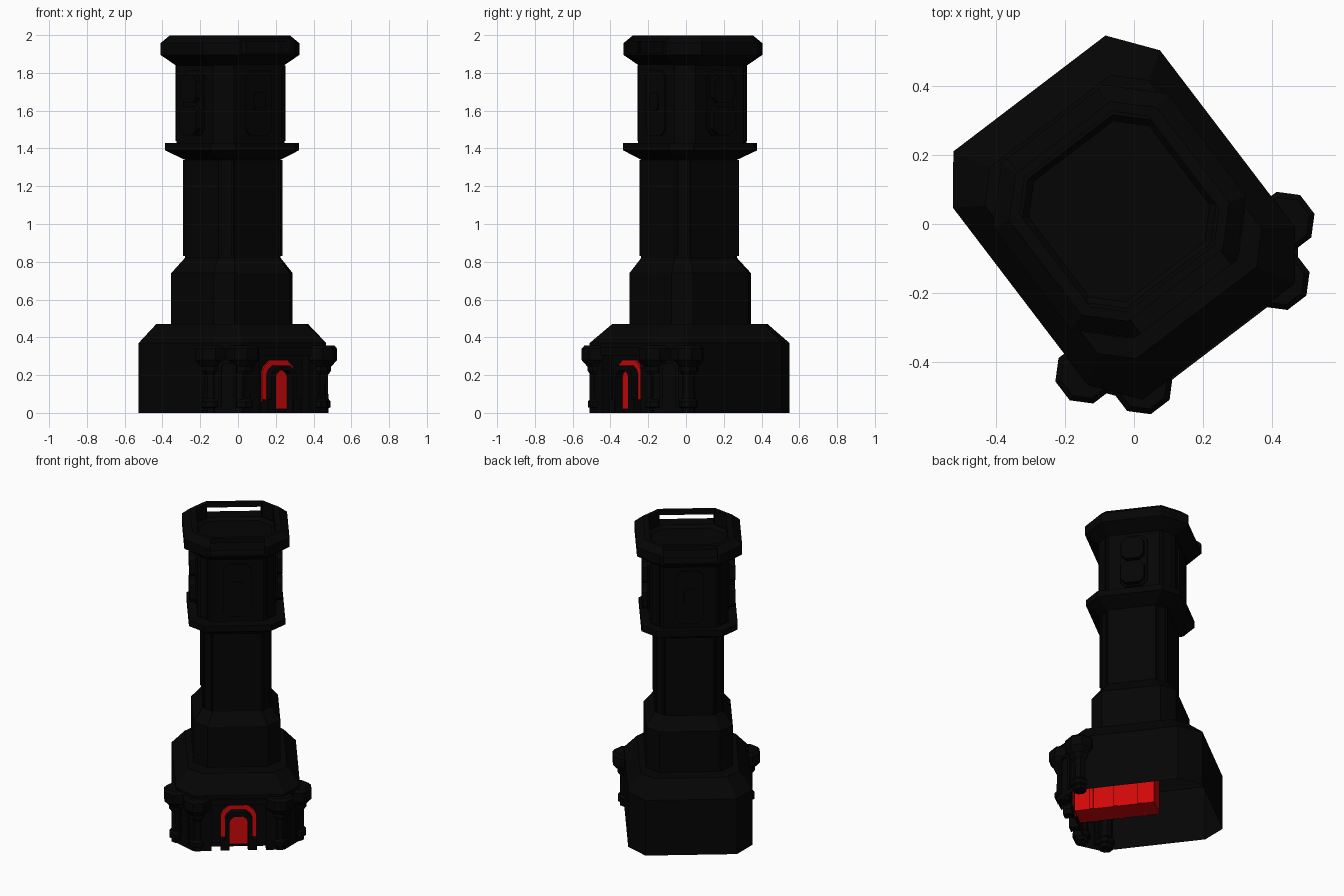
import bpy, bmesh, math
from mathutils import Matrix, Vector

cube = bpy.data.objects.get("Cube")
if cube:
    bpy.data.objects.remove(cube, do_unlink=True)


def material(name, rgb):
    m = bpy.data.materials.new(name)
    m.use_nodes = True
    m.diffuse_color = (*rgb, 1)
    m.node_tree.nodes["Principled BSDF"].inputs["Base Color"].default_value = (*rgb, 1)
    return m


DARK = material("near_black", (0.0014, 0.0014, 0.0014))
RED = material("door_red", (0.62, 0.0025, 0.0025))
TURN = Matrix.Rotation(math.radians(37.3), 4, "Z")   # the tower stands turned
CX = -0.012                                          # tower axis before turning


def spin(deg):
    return Matrix.Rotation(math.radians(deg), 4, "Z")


def loft(name, rings, mat=DARK, at=Matrix(), caps=(True, True)):
    """Skin a stack of equal-length loops into one object."""
    bm = bmesh.new()
    loops = [[bm.verts.new(TURN @ at @ Vector(p)) for p in ring] for ring in rings]
    n = len(loops[0])
    for lo, hi in zip(loops, loops[1:]):
        for i in range(n):
            j = (i + 1) % n
            bm.faces.new((lo[i], lo[j], hi[j], hi[i]))
    if caps[0]:
        bm.faces.new(loops[0][::-1])
    if caps[1]:
        bm.faces.new(loops[-1])
    bmesh.ops.recalc_face_normals(bm, faces=bm.faces)
    mesh = bpy.data.meshes.new(name)
    bm.to_mesh(mesh)
    bm.free()
    mesh.materials.append(mat)
    obj = bpy.data.objects.new(name, mesh)
    bpy.context.collection.objects.link(obj)
    return obj


def octo(a, b, cx, cy, z, y=0.0):
    """Rectangle of half sizes a, b with corners cut by cx, cy."""
    quarter = [(a, b - cy), (a - cx, b)]
    pts = quarter + [(-p, q) for p, q in quarter[::-1]]
    pts += [(-p, -q) for p, q in pts]
    return [(CX + p, y + q, z) for p, q in pts]


def tier(a, c, z, y):
    return octo(a, a, c, c, z, y)


def prism(name, outline, y0, y1, mat=DARK, at=Matrix()):
    """Extrude an x-z outline from y0 to y1."""
    return loft(name, [[(x, y, z) for x, z in outline] for y in (y0, y1)], mat, at)


def box(name, x0, x1, y0, y1, z0, z1, mat=DARK, at=Matrix()):
    return prism(name, [(x0, z0), (x1, z0), (x1, z1), (x0, z1)], y0, y1, mat, at)


def arch(w, z0, top):
    right = [(w, z0), (w, top - 0.6 * w), (w * 0.87, top - 0.3 * w), (w * 0.5, top)]
    return right + [(-x, z) for x, z in right[::-1]]


def arch_frame(name, w, inner, z0, top, y0, y1, mat=DARK, at=Matrix()):
    outline = arch(w, z0, top) + arch(inner, z0, top - (w - inner))[::-1]
    return prism(name, outline, y0, y1, mat, at)


def plate(name, w, h, z, y0, y1, at):
    """Upright plate with cut corners."""
    c = w * 0.4
    half = [(w, -h + c), (w, h - c), (w - c, h)]
    half += [(-w + c, h), (-w, h - c), (-w, -h + c), (-w + c, -h), (w - c, -h)]
    return prism(name, [(x, z + q) for x, q in half], y0, y1, DARK, at)


# Hollow base, open underneath, with a door alcove in its front wall
BASE_Y, ALCOVE, BACK, LINTEL = 0.033, 0.165, -0.36, 0.305


def base_ring(z):
    return octo(0.378, 0.453, 0.1, 0.13, z, BASE_Y)


def notched_ring(z):
    ring = base_ring(z)
    front = ring[5][1]
    notch = [(-ALCOVE, front), (-ALCOVE, BACK), (ALCOVE, BACK), (ALCOVE, front)]
    return ring[:6] + [(CX + x, y, z) for x, y in notch[::1 if ring[5][0] < CX else -1]] + ring[6:]


loft("base_wall", [notched_ring(0), notched_ring(LINTEL)], caps=(False, False))
loft("base_shoulder", [base_ring(LINTEL), base_ring(0.37),
                       octo(0.30, 0.35, 0.08, 0.08, 0.47, 0.035)], caps=(False, True))
box("door_lintel", CX - 0.2, CX + 0.2, -0.427, BACK, LINTEL, 0.345)

# Tower body: lower tier, shaft, flange, upper chamber
loft("lower_tier", [tier(0.264, 0.08, 0.46, 0.037), tier(0.264, 0.08, 0.74, 0.037),
                    tier(0.207, 0.06, 0.82, 0.03)])
loft("shaft", [tier(0.207, 0.06, 0.81, 0.03), tier(0.207, 0.06, 1.36, 0.03)])
loft("flange", [tier(0.207, 0.06, 1.34, 0.03), tier(0.293, 0.092, 1.39, 0.037),
                tier(0.293, 0.092, 1.43, 0.037), tier(0.24, 0.08, 1.43, 0.045)])
loft("upper_chamber", [tier(0.239, 0.08, 1.42, 0.05), tier(0.239, 0.08, 1.86, 0.05)])

# Crown: flared foot with a sunken floor
TOP, SILL, RIM, SLOT = 0.055, 1.905, 1.997, 0.165
loft("crown_foot", [tier(0.239, 0.08, 1.84, TOP), tier(0.32, 0.133, 1.895, TOP),
                    tier(0.32, 0.133, SILL, TOP), tier(0.235, 0.08, SILL, TOP),
                    tier(0.22, 0.075, 1.885, TOP)])


def parapet_ring(z, a, c, s):
    """C-shaped footprint of one side of the parapet."""
    b, d = 0.235, 0.066
    half = [(SLOT, a), (a - c, a), (a, a - c)]
    inner = [(b, b - d), (b - d, b), (SLOT, b)]
    pts = [(x, -y) for x, y in half] + half[::-1] + inner[::-1] + [(x, -y) for x, y in inner]
    return [(CX + s * x, TOP + y, z) for x, y in pts]


for s, side in ((-1, "right"), (1, "left")):
    loft("parapet_" + side, [parapet_ring(SILL, 0.32, 0.133, s), parapet_ring(1.957, 0.32, 0.133, s),
                             parapet_ring(RIM, 0.27, 0.097, s)])

for k, side in enumerate(("front", "left", "back", "right")):
    # Corner trims on the shaft, framing a narrow recess
    shaft_corner = Matrix.Translation((CX, 0.03, 0)) @ spin(90 * k + 45)
    for x in (-0.033, 0.033):
        box("shaft_trim_" + side, x - 0.007, x + 0.007, -0.26, -0.24, 0.83, 1.34, at=shaft_corner)
    chamber_corner = Matrix.Translation((CX, 0.05, 0)) @ spin(90 * k + 45)
    box("chamber_corner_strip_" + side, -0.03, 0.03, -0.289, -0.27, 1.44, 1.84, at=chamber_corner)

    # Windows of the chamber; the side ones are deeper bays in two stages
    window = Matrix.Translation((CX, 0.05, 0)) @ spin(90 * k)
    plate("window_frame_" + side, 0.085, 0.175, 1.64, -0.25, -0.22, window)
    if k % 2:
        plate("bay_lower_" + side, 0.072, 0.075, 1.55, -0.283, -0.22, window)
        plate("bay_upper_" + side, 0.068, 0.072, 1.715, -0.283, -0.22, window)
    else:
        plate("window_pane_" + side, 0.035, 0.05, 1.65, -0.258, -0.22, window)
        # Open rail bridging the gap in the parapet
        rail = Matrix.Translation((CX, TOP, 0)) @ spin(90 * k)
        box("crown_rail_" + side, -SLOT - 0.01, SLOT + 0.01, -0.27, -0.245, 1.966, RIM, at=rail)


# Pillars in pairs at the front corners
def disc(r, z):
    steps = [math.radians(22.5 + 45 * i) for i in range(8)]
    return [(r * math.cos(t), r * math.sin(t), z) for t in steps]


PILLAR = ((0.042, 0), (0.042, 0.025), (0.055, 0.03), (0.055, 0.06), (0.042, 0.075), (0.04, 0.2),
          (0.058, 0.225), (0.058, 0.245), (0.09, 0.28), (0.09, 0.34), (0.074, 0.357))
for s, side in ((-1, "right"), (1, "left")):
    for part, x, y in (("outer", 0.364, -0.26), ("inner", 0.25, -0.386)):
        loft(f"pillar_{part}_{side}", [disc(r, z) for r, z in PILLAR],
             at=Matrix.Translation((CX + s * x, y, 0)))
    # Niche on the cut corner between the pillars
    niche = Matrix.Translation((CX + s * 0.328, -0.355, 0)) @ spin(s * 52.4)
    arch_frame("niche_frame_" + side, 0.05, 0.032, 0.03, 0.28, -0.01, 0.01, at=niche)
    # Plinths beside the door
    box("door_plinth_" + side, CX + s * 0.06, CX + s * 0.11, -0.42, BACK, 0, 0.07)

# Doorway
door = Matrix.Translation((CX, 0, 0))
arch_frame("door_outer_arch", 0.11, 0.08, 0.06, 0.28, -0.372, BACK, RED, door)
arch_frame("door_inner_arch", 0.083, 0.055, 0.0, 0.252, -0.418, BACK, DARK, door)
prism("door_leaf", arch(0.056, 0.02, 0.226), -0.372, BACK, RED, door)

# Red hall behind the door, seen through the open underside
box("hall", -0.075, 0.075, -0.355, 0.14, 0.035, 0.26, RED, door)
for y in (-0.25, -0.1, 0.05):
    for s in (-1, 1):
        box("hall_rib", s * 0.075, s * 0.083, y - 0.012, y + 0.012, 0.035, 0.25, RED, door)
